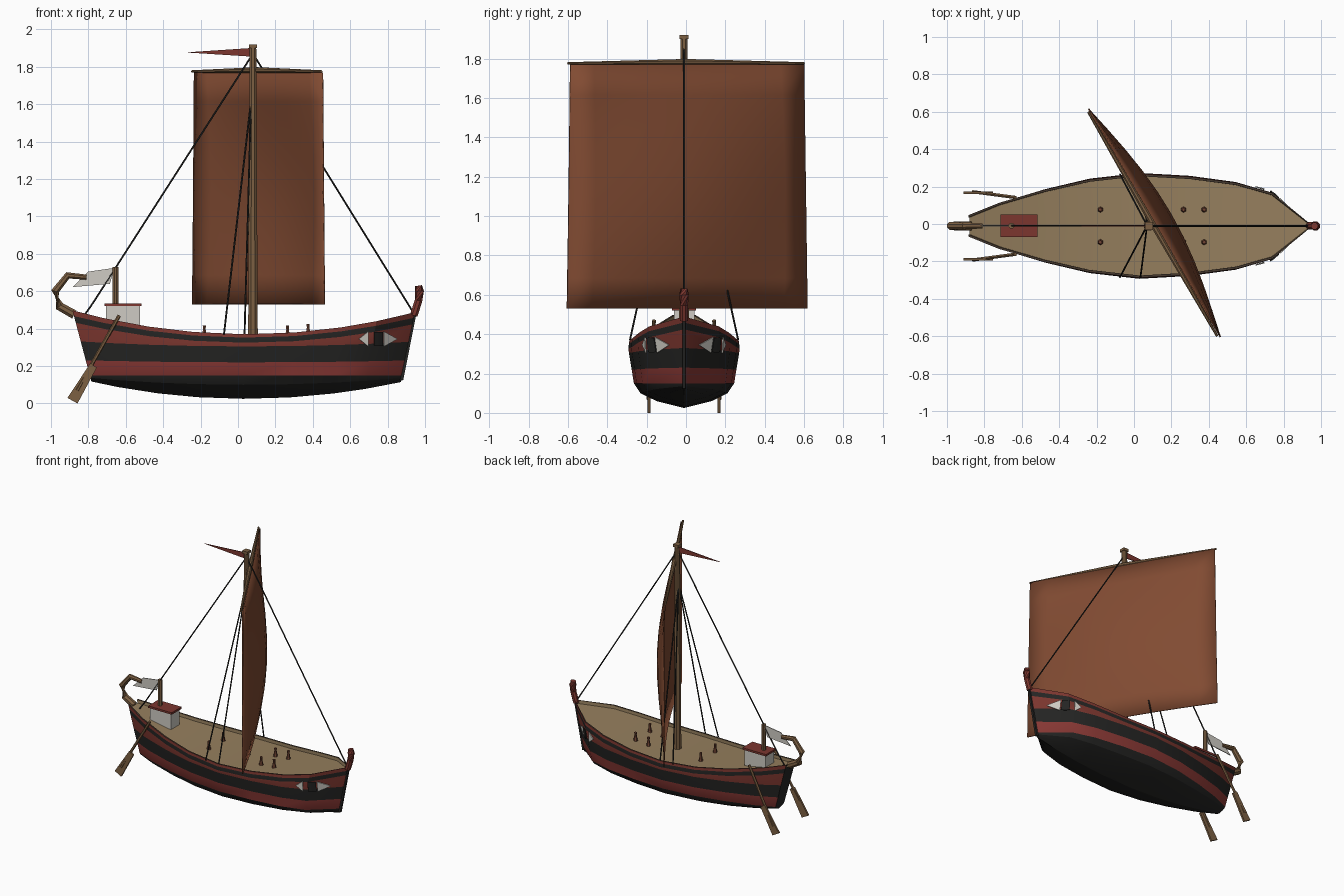
import bpy, bmesh, math
from mathutils import Vector

if "Cube" in bpy.data.objects:
    bpy.data.objects.remove(bpy.data.objects["Cube"])

CY = -0.01  # hull centre line


def mat(name, r, g, b):
    m = bpy.data.materials.new(name)
    m.diffuse_color = (r, g, b, 1)
    m.use_nodes = True
    m.node_tree.nodes["Principled BSDF"].inputs["Base Color"].default_value = m.diffuse_color
    return m


BLACK = mat("tar_black", .018, .018, .017)
RED = mat("hull_red", .2, .037, .028)
WALE = mat("wale_red", .25, .04, .035)
RIM = mat("rim_brown", .06, .04, .028)
DECK = mat("deck_tan", .3, .21, .11)
WOOD = mat("wood", .2, .115, .055)
SAIL = mat("sail_cloth", .22, .07, .032)
PALE = mat("pale", .62, .6, .55)
PEG = mat("peg_brown", .17, .06, .035)


def make(name, verts, faces, mats, idx=None, smooth=False):
    me = bpy.data.meshes.new(name)
    me.from_pydata([tuple(v) for v in verts], [], faces)
    ob = bpy.data.objects.new(name, me)
    bpy.context.collection.objects.link(ob)
    for m in mats:
        me.materials.append(m)
    if idx:
        me.polygons.foreach_set("material_index", idx)
    bm = bmesh.new()
    bm.from_mesh(me)
    bmesh.ops.remove_doubles(bm, verts=bm.verts, dist=1e-5)
    bmesh.ops.recalc_face_normals(bm, faces=bm.faces)
    bm.to_mesh(me)
    bm.free()
    if smooth:
        bpy.ops.object.select_all(action='DESELECT')
        ob.select_set(True)
        bpy.context.view_layer.objects.active = ob
        bpy.ops.object.shade_smooth_by_angle(angle=math.radians(25))
    return ob


def tube(name, pts, radii, m, n=8):
    """Faceted tube along a path, one radius per point."""
    pts = [Vector(p) for p in pts]
    V, F = [], []
    for i, p in enumerate(pts):
        d = pts[min(i + 1, len(pts) - 1)] - pts[max(i - 1, 0)]
        q = d.to_track_quat('Z', 'Y')
        for k in range(n):
            a = 2 * math.pi * (k + .5) / n
            V.append(p + q @ Vector((math.cos(a), math.sin(a), 0)) * radii[i])
    for i in range(len(pts) - 1):
        for k in range(n):
            j = (k + 1) % n
            F.append((i * n + k, i * n + j, i * n + n + j, i * n + n + k))
    F += [tuple(range(n)), tuple(range(len(V) - n, len(V)))]
    return make(name, V, F, [m])


def plate(name, xz, y, t, m):
    """Flat outline in the xz plane with thickness t in y."""
    n = len(xz)
    V = [(x, y + s * t / 2, z) for s in (-1, 1) for x, z in xz]
    F = [tuple(range(n)), tuple(range(n, 2 * n))]
    F += [(i, (i + 1) % n, n + (i + 1) % n, n + i) for i in range(n)]
    return make(name, V, F, [m])


def box(name, x0, x1, hw, z0, z1, m):
    plate(name, [(x0, z0), (x1, z0), (x1, z1), (x0, z1)], CY, 2 * hw, m)


# Hull lines: plan half widths, sheer, keel and end rake
PLAN = [(-.885, .058), (-.72, .125), (-.48, .195), (-.24, .25), (.03, .28),
        (.3, .265), (.55, .232), (.74, .178), (.95, .004)]


def sheer(x): return .37 + .146 * (x - .05) ** 2
def keel(x): return .025 + .108 * (x - .04) ** 2
def rake(x, z): return x * (1 - (.3 if x < 0 else .22) * (sheer(x) - z))


def half_width(x):
    for (a, wa), (b, wb) in zip(PLAN, PLAN[1:]):
        if x <= b:
            return wa + (wb - wa) * (x - a) / (b - a)
    return 0


# Hull with painted strakes, rim, bulwark and deck
V, F, I = [], [], []
row_mat = [0, 0, 0, 1, 0, 2, 0, 2, 3, 4, 4]
for side in (-1, 1):
    base = len(V)
    for x, w in PLAN:
        s, k = sheer(x), keel(x)
        e = (s - .37) / .12
        sec = [(0, k), (.5, k + .28 * (.15 - k)), (.79, k + .6 * (.15 - k)), (.91, .15),
               (.95, .22 + .01 * e), (1, .305 + .025 * e), (1.01, s - .045 - .02 * e),
               (1, s - .018 - .012 * e), (.99, s)]
        inn = max(.99 * w - .012, .001)
        prof = [(f * w, z) for f, z in sec] + [(inn, s), (inn, s - .025), (0, s - .025)]
        V += [(rake(x, z), CY + side * y, z) for y, z in prof]
    n = 12
    for i in range(len(PLAN) - 1):
        for r in range(n - 1):
            a = base + i * n + r
            F.append((a, a + 1, a + n + 1, a + n))
            I.append(row_mat[r])
    last = base + (len(PLAN) - 1) * n
    F += [tuple(range(base, base + n)), tuple(range(last, last + n))]
    I += [0, 0]
make("hull", V, F, [BLACK, WALE, RED, RIM, DECK], I, True)

# Stem strip, bow post and curled stern post
tube("stem", [(.875, CY, .125), (.945, CY, .48)], [.012, .012], BLACK, 4)
tube("bow_post", [(.94, CY, .47), (.965, CY, .55), (.97, CY, .6), (.965, CY, .63)],
     [.022, .022, .026, .02], RED)
tube("stern_post", [(-.875, CY, .475), (-.955, CY, .52), (-.978, CY, .6),
                    (-.91, CY, .685), (-.81, CY, .675)],
     [.026, .026, .023, .02, .015], WOOD)


# Painted eyes following the hull side
def patch(name, xs, hs, side, m):
    P, Q = [], []
    for x, h in zip(xs, hs):
        for z in (.345 - h, .345 + h):
            xt = x / (1 - .22 * (sheer(x) - z))
            P.append((x + .004, CY + side * (half_width(xt) * 1.01 + .006), z))
    for i in range(len(xs) - 1):
        Q.append((2 * i, 2 * i + 2, 2 * i + 3, 2 * i + 1))
    ob = make(name, P, Q, [m])
    ob.modifiers.new("thickness", 'SOLIDIFY').thickness = .006
    ob.modifiers["thickness"].offset = 0


for side, tag in ((-1, "right"), (1, "left")):
    patch("eye_white_rear_" + tag, [.645, .692], [.002, .04], side, PALE)
    patch("eye_pupil_" + tag, [.725, .745, .77], [.036, .038, .036], side, BLACK)
    patch("eye_white_front_" + tag, [.775, .845], [.04, .002], side, PALE)

# Mast, cap, yard and pennant
MX = .08
tube("mast", [(MX, CY, .35), (MX, CY, 1.9)], [.028, .019], WOOD)
box("mast_cap", MX - .022, MX + .022, .022, 1.9, 1.92, WOOD)
tube("yard", [(-.245, .6, 1.775), (.1, 0, 1.782), (.445, -.6, 1.775)],
     [.007, .017, .007], WOOD)
plate("pennant", [(.065, 1.9), (-.28, 1.877), (.065, 1.855)], CY, .006, RED)

# Square sail bellying forward
along, normal = Vector((.5, -.866, 0)), Vector((.866, .5, 0))
NU, NV = 10, 8
V, F = [], []
for j in range(NV + 1):
    v = j / NV
    for i in range(NU + 1):
        u = i / NU
        belly = .015 + .1 * math.sin(math.pi * u) * math.sin(math.pi * v * .9)
        V.append(Vector((.1, 0, 1.77 - 1.24 * v))
                 + along * (2 * u - 1) * (.685 + .02 * v) + normal * belly)
for j in range(NV):
    for i in range(NU):
        a = j * (NU + 1) + i
        F.append((a, a + 1, a + NU + 2, a + NU + 1))
sail = make("sail", V, F, [SAIL], smooth=True)
sail.modifiers.new("thickness", 'SOLIDIFY').thickness = .008

# Rigging
R = [.005, .005]
tube("forestay", [(MX, CY, 1.87), (.935, CY, .49)], R, BLACK, 5)
tube("backstay", [(MX, CY, 1.87), (-.78, CY, .53)], R, BLACK, 5)
tube("backstay_tail", [(-.78, CY, .53), (-.83, CY, .46)], R, BLACK, 5)
for s in (-1, 1):
    for k, x in enumerate((-.075, .035)):
        tube(f"shroud_{k}_{s}", [(MX - .01, CY, 1.62), (x, CY + s * .275, .37)], R, BLACK, 5)

# Stern cabin, pole and cloth
box("cabin", -.705, -.525, .052, .4, .52, PALE)
box("cabin_roof", -.715, -.515, .06, .52, .535, RED)
tube("stern_pole", [(-.655, CY, .42), (-.655, CY, .73)], [.016, .016], WOOD)
plate("stern_cloth", [(-.66, .725), (-.685, .64), (-.885, .622), (-.8, .705)], CY, .006, PALE)

# Steering oars and deck pegs
for s, tag in ((-1, "right"), (1, "left")):
    tube("oar_shaft_" + tag, [(-.635, CY + s * .152, .47), (-.86, CY + s * .182, .07)],
         [.01, .01], WOOD, 6)
    plate("oar_blade_" + tag, [(-.79, .214), (-.755, .192), (-.858, 0), (-.912, .03)],
          CY + s * .178, .014, WOOD)
    for k, x in enumerate((-.18, .265, .375)):
        z = sheer(x) - .03
        tube(f"peg_{k}_{tag}", [(x, CY + s * .087, z), (x, CY + s * .087, z + .05),
                                (x, CY + s * .087, z + .07)], [.017, .008, .01], PEG, 6)
